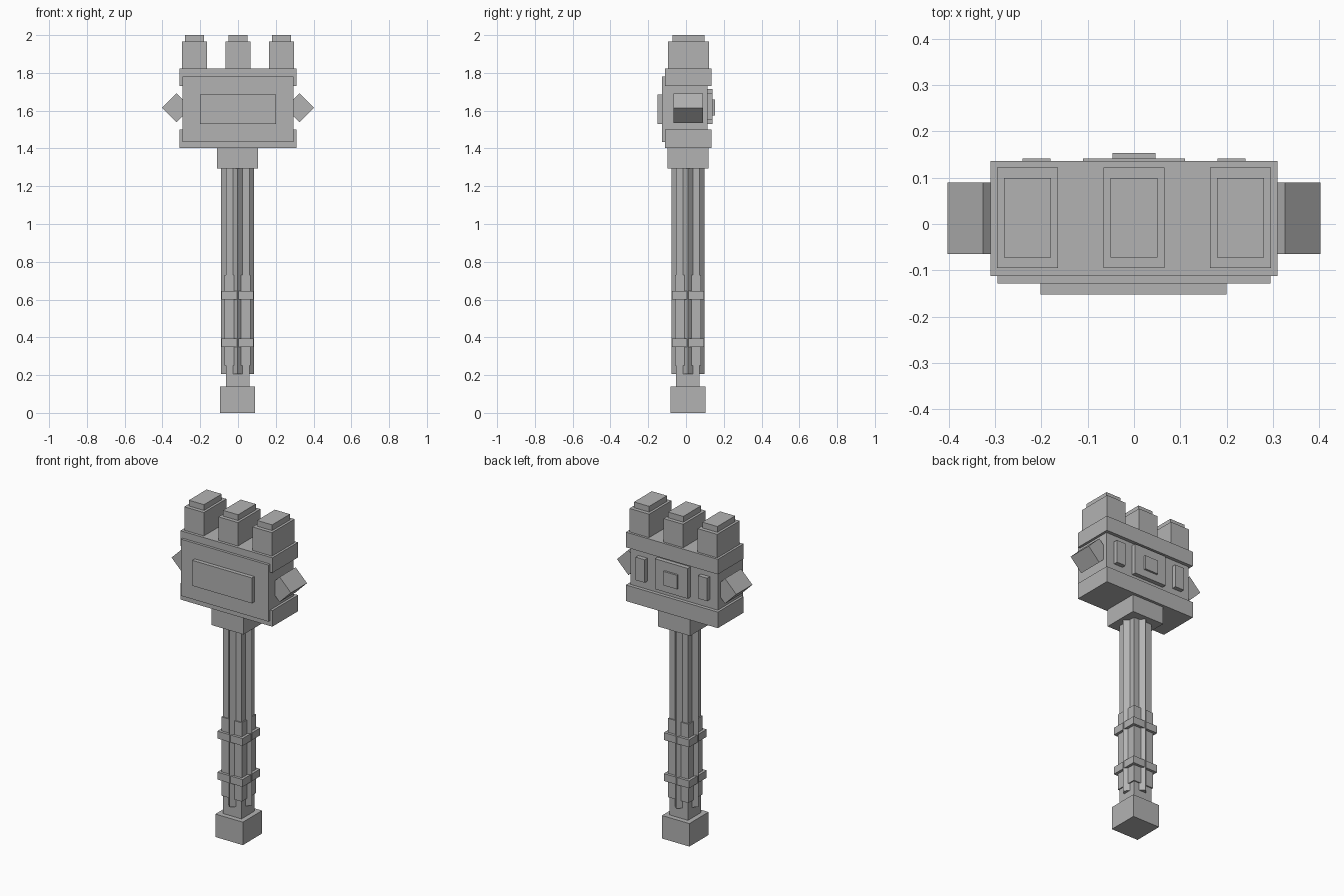
import bpy, math

if "Cube" in bpy.data.objects:
    bpy.data.objects.remove(bpy.data.objects["Cube"])

grey = bpy.data.materials.new("stone grey")
grey.diffuse_color = (0.45, 0.45, 0.45, 1)
grey.use_nodes = True
grey.node_tree.nodes["Principled BSDF"].inputs["Base Color"].default_value = grey.diffuse_color


def box(name, x, y, z, turn=None):
    """Box from (min, max) ranges, optionally turned 45 degrees about an axis."""
    centre = [(a + b) / 2 for a, b in (x, y, z)]
    bpy.ops.mesh.primitive_cube_add(size=1, location=centre)
    ob = bpy.context.object
    ob.name = name
    ob.scale = [b - a for a, b in (x, y, z)]
    if turn is not None:
        ob.rotation_euler[turn] = math.radians(45)
    bpy.ops.object.transform_apply(location=False, rotation=True, scale=True)
    ob.data.materials.append(grey)
    return ob


CX, CY = -0.002, 0.01   # handle axis


def around(name, half, z, turn=None):
    return box(name, (CX - half, CX + half), (CY - half, CY + half), z, turn)


# Handle: two square bars crossed at 45 degrees, with pommel and collar
around("pommel", 0.0925, (0, 0.14))
around("handle_square_bar", 0.0622, (0.14, 1.30))
around("handle_turned_bar", 0.0622, (0.205, 1.30), 2)
around("collar", 0.109, (1.295, 1.405))

# Corner grips and binding rings, one set on each corner of the handle
for sx in (-1, 1):
    for sy in (-1, 1):
        def corner(name, inner, outer, z):
            box(name, sorted((CX + sx * inner, CX + sx * outer)),
                sorted((CY + sy * inner, CY + sy * outer)), z)
        corner("corner_grip", 0.019, 0.069, (0.25, 0.73))
        corner("lower_ring", 0.004, 0.085, (0.35, 0.395))
        corner("upper_ring", 0.004, 0.085, (0.60, 0.645))

# Head block with top and bottom bands
box("head_core", (-0.295, 0.295), (-0.10, 0.115), (1.45, 1.78))
box("bottom_band", (-0.31, 0.31), (-0.112, 0.136), (1.402, 1.50))
box("top_band", (-0.31, 0.31), (-0.112, 0.136), (1.73, 1.822))

# Front and back plates
box("front_plate", (-0.295, 0.295), (-0.128, -0.09), (1.435, 1.78))
box("front_panel", (-0.202, 0.20), (-0.152, -0.12), (1.53, 1.685))
box("back_plate", (-0.11, 0.11), (0.10, 0.141), (1.53, 1.715))
box("back_stud", (-0.046, 0.046), (0.13, 0.153), (1.575, 1.66))

# Side spikes and small back plates
for s in (-1, 1):
    box("back_side_plate", sorted((s * 0.18, s * 0.241)), (0.10, 0.141), (1.55, 1.69))
    h = 0.0541
    c = s * 0.326
    box("side_spike", (c - h, c + h), (-0.065, 0.09), (1.615 - h, 1.615 + h), 1)

# Three capped posts on top
for x in (-0.23, 0, 0.23):
    box("top_post", (x - 0.066, x + 0.066), (-0.095, 0.122), (1.81, 1.965))
    box("post_cap", (x - 0.051, x + 0.051), (-0.072, 0.099), (1.96, 2.0))
